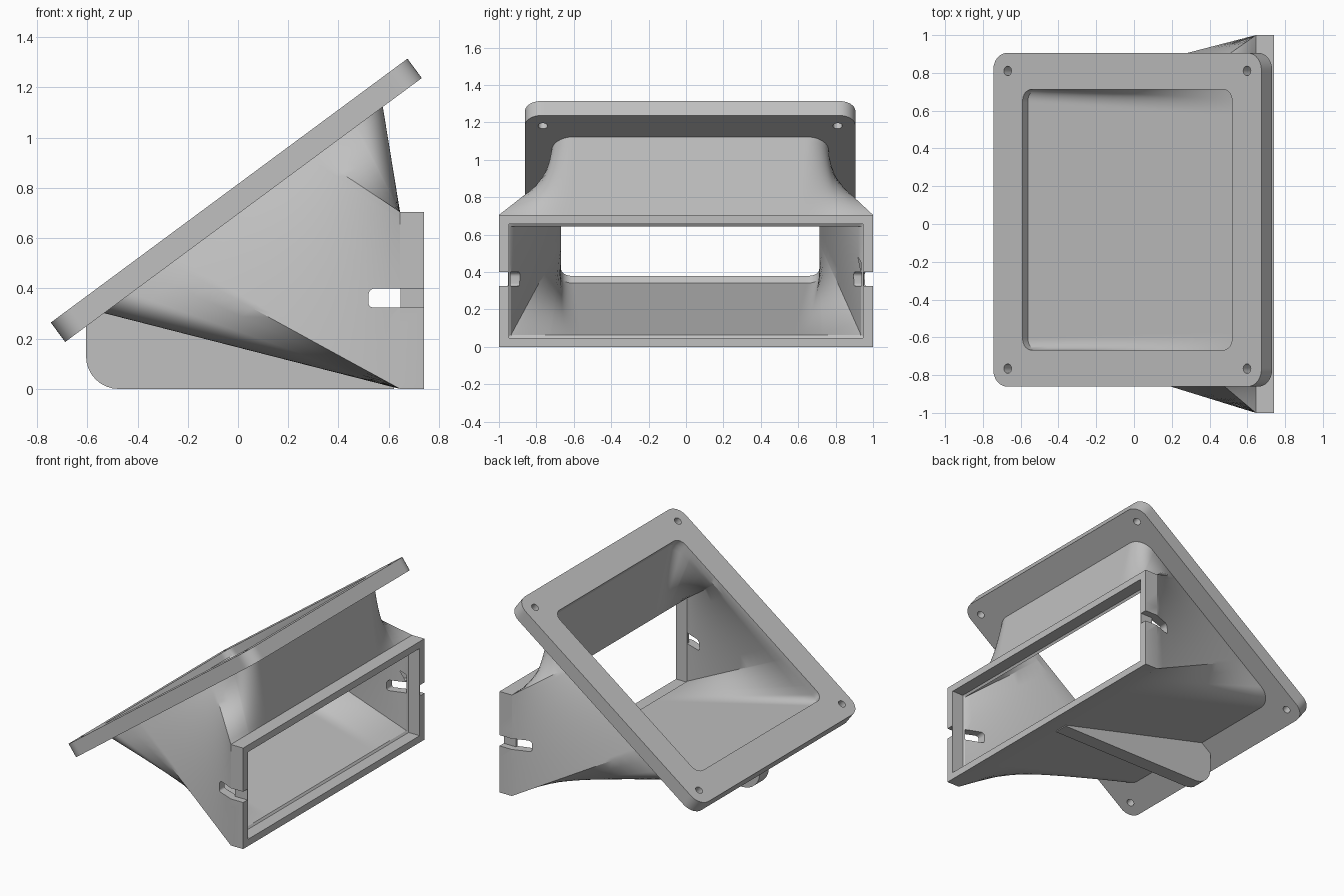
import bpy, bmesh, math
from mathutils import Vector

if "Cube" in bpy.data.objects:
    bpy.data.objects.remove(bpy.data.objects["Cube"], do_unlink=True)

grey = bpy.data.materials.new("plain grey")
grey.use_nodes = True
COLOUR = (0.53, 0.53, 0.53, 1)
grey.diffuse_color = COLOUR
grey.node_tree.nodes["Principled BSDF"].inputs["Base Color"].default_value = COLOUR

# Tilted plate frame: U runs up the slope, W is the plate normal
ANGLE = math.radians(36.5)
SIZE, THICK = 1.766, 0.096
HALF = SIZE / 2
U = Vector((math.cos(ANGLE), 0, math.sin(ANGLE)))
W = Vector((-math.sin(ANGLE), 0, math.cos(ANGLE)))
CENTRE = Vector((-0.688, 0.0225, 0.187)) + U * HALF
STEPS = 14        # sections along each loft

# Mouth rectangles as (half width, half height): outer rim, inner rim, inner throat
RIM_OUT, RIM_IN, THROAT = (1.0, 0.3525), (0.947, 0.3045), (0.936, 0.29)

# Perimeter fractions: dense at the plate corners, exact at the mouth corners
fractions = set()
for q in range(4):
    mid = 0.125 + 0.25 * q
    fractions |= {round(mid + 0.024 * i / 12, 5) for i in range(-12, 13)}
    fractions |= {round(mid + 0.024 + 0.202 * i / 10, 5) % 1 for i in range(1, 10)}
for h, k in (RIM_OUT, RIM_IN, THROAT):
    c = h / (4 * (h + k))
    fractions |= {c, 0.5 - c, 0.5 + c, 1 - c}
fractions = sorted(fractions)


def outline(h, k, r):
    """Rounded rectangle sampled by perimeter fraction from the middle of its lower side."""
    pts = [Vector((0, -k))]
    for q, (sx, sy) in enumerate([(1, -1), (1, 1), (-1, 1), (-1, -1)]):
        for i in range(17 if r else 1):
            a = math.pi / 2 * (q - 1 + i / 16)
            pts.append(Vector((sx * (h - r) + r * math.cos(a), sy * (k - r) + r * math.sin(a))))
    pts.append(pts[0])
    lengths = [(b - a).length for a, b in zip(pts, pts[1:])]
    total, out, seg, start = sum(lengths), [], 0, 0.0
    for f in fractions:
        while seg < len(lengths) - 1 and start + lengths[seg] < f * total:
            start += lengths[seg]
            seg += 1
        out.append(pts[seg].lerp(pts[seg + 1], (f * total - start) / lengths[seg]))
    return out


def on_plate(u, v, w):
    return CENTRE + U * u + Vector((0, v, 0)) + W * w


def plate_loop(hv, hu, r, w):
    return [on_plate(p.y, p.x, w) for p in outline(hv, hu, r)]


def mouth_loop(x, rect):
    return [Vector((x, p.x, p.y + 0.3525)) for p in outline(*rect, 0)]


def loft(a, b):
    """Ruled sections strictly between two loops."""
    return [[p.lerp(q, s / STEPS) for p, q in zip(a, b)] for s in range(1, STEPS)]


def finish(name, bm):
    bmesh.ops.recalc_face_normals(bm, faces=bm.faces)
    me = bpy.data.meshes.new(name)
    bm.to_mesh(me)
    bm.free()
    me.materials.append(grey)
    ob = bpy.data.objects.new(name, me)
    bpy.context.collection.objects.link(ob)
    return ob


def prism(name, points, y0, y1):
    """Extrude an x-z outline along y."""
    bm = bmesh.new()
    face = bm.faces.new([bm.verts.new((x, y0, z)) for x, z in points])
    new = bmesh.ops.extrude_face_region(bm, geom=[face])["geom"]
    bmesh.ops.translate(bm, vec=(0, y1 - y0, 0),
                        verts=[v for v in new if isinstance(v, bmesh.types.BMVert)])
    return finish(name, bm)


def arc(cx, cz, r, a0, a1, n=8):
    return [(cx + r * math.cos(math.radians(a0 + (a1 - a0) * i / n)),
             cz + r * math.sin(math.radians(a0 + (a1 - a0) * i / n))) for i in range(n + 1)]


def activate(ob):
    bpy.ops.object.select_all(action='DESELECT')
    ob.select_set(True)
    bpy.context.view_layer.objects.active = ob


def cut(ob, cutter):
    mod = ob.modifiers.new("cut", 'BOOLEAN')
    mod.operation, mod.solver, mod.object = 'DIFFERENCE', 'EXACT', cutter
    activate(ob)
    bpy.ops.object.modifier_apply(modifier=mod.name)
    bpy.data.objects.remove(cutter, do_unlink=True)


# Duct body: one closed skin through the opening, the square mouth and the plate
hole_mid = plate_loop(0.69, 0.69, 0.06, THICK * 0.5)
throat = mouth_loop(0.645, THROAT)
mouth_back = mouth_loop(0.645, RIM_OUT)
neck = plate_loop(0.74, 0.69, 0.12, 0)
loops = [plate_loop(0.69, 0.69, 0.06, THICK), hole_mid, *loft(hole_mid, throat), throat,
         mouth_loop(0.655, RIM_IN), mouth_loop(0.74, RIM_IN), mouth_loop(0.74, RIM_OUT),
         mouth_back, *loft(mouth_back, neck), neck,
         plate_loop(HALF, HALF, 0.09, 0), plate_loop(HALF, HALF, 0.09, THICK)]
bm = bmesh.new()
rings = [[bm.verts.new(p) for p in loop] for loop in loops]
n = len(fractions)
for j, ring in enumerate(rings):
    nxt = rings[(j + 1) % len(rings)]
    for i in range(n):
        k = (i + 1) % n
        bm.faces.new((ring[i], ring[k], nxt[k], nxt[i]))
body = finish("duct_body", bm)

# Screw holes in the plate corners
for su in (1, -1):
    for sv in (1, -1):
        bpy.ops.mesh.primitive_cylinder_add(
            vertices=24, radius=0.025, depth=0.3, rotation=(0, -ANGLE, 0),
            location=on_plate(su * (HALF - 0.095), sv * (HALF - 0.095), THICK / 2))
        cut(body, bpy.context.object)

# Clip slots through the side walls, with shallower notches in the mouth rim
slot = [(0.646, 0.325), (0.646, 0.40)] + arc(0.545, 0.375, 0.025, 90, 180) \
    + arc(0.535, 0.34, 0.015, 180, 270)
notch = [(0.644, 0.325), (0.8, 0.325), (0.8, 0.40), (0.644, 0.40)]
for side in (1, -1):
    cut(body, prism("slot_cutter", slot, side * 0.75, side * 1.1))
    cut(body, prism("notch_cutter", notch, side * 0.953, side * 1.1))

# Support fin below the duct
fin = prism("support_fin",
            [(0.62, 0.0)] + arc(-0.475, 0.13, 0.13, 270, 180)
            + [(-0.605, 0.252), (-0.53, 0.31), (0.62, 0.012)], -0.05, 0.05)

for ob in (body, fin):
    activate(ob)
    bpy.ops.object.shade_smooth_by_angle(angle=math.radians(25))
